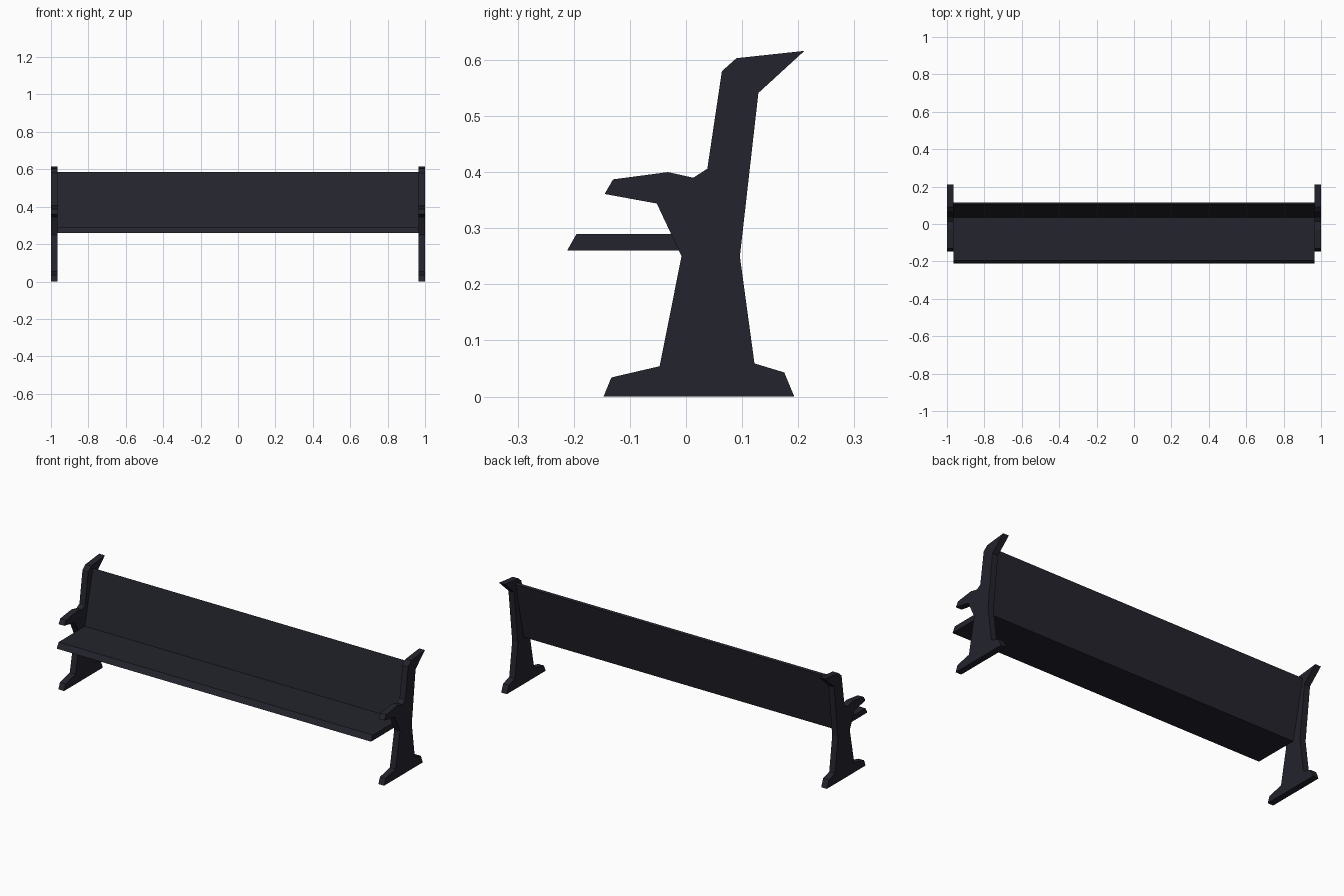
import bpy
import bmesh

cube = bpy.data.objects.get("Cube")
if cube:
    bpy.data.objects.remove(cube, do_unlink=True)

# Single dark paint
paint = bpy.data.materials.new("dark_charcoal")
paint.use_nodes = True
colour = (0.017, 0.017, 0.026, 1)
paint.diffuse_color = colour
paint.node_tree.nodes["Principled BSDF"].inputs["Base Color"].default_value = colour


def extrude_profile(name, profile, x_start, x_end):
    """Extrude a closed (y, z) outline along x."""
    bm = bmesh.new()
    outline = [bm.verts.new((x_start, y, z)) for y, z in profile]
    face = bm.faces.new(outline)
    side = bmesh.ops.extrude_face_region(bm, geom=[face])
    moved = [v for v in side["geom"] if isinstance(v, bmesh.types.BMVert)]
    bmesh.ops.translate(bm, verts=moved, vec=(x_end - x_start, 0, 0))
    bmesh.ops.recalc_face_normals(bm, faces=bm.faces)
    mesh = bpy.data.meshes.new(name)
    bm.to_mesh(mesh)
    bm.free()
    mesh.materials.append(paint)
    obj = bpy.data.objects.new(name, mesh)
    bpy.context.collection.objects.link(obj)
    return obj


# End support: foot, post, curled top and armrest in one outline
support = [
    (-0.147, 0), (0.193, 0), (0.175, 0.043), (0.122, 0.059),
    (0.096, 0.25), (0.129, 0.541), (0.211, 0.616), (0.09, 0.603),
    (0.064, 0.58), (0.038, 0.406), (0.013, 0.39), (-0.032, 0.4),
    (-0.13, 0.387), (-0.145, 0.361), (-0.052, 0.344),
    (-0.008, 0.25), (-0.047, 0.054), (-0.133, 0.034),
]
inner, outer = 0.965, 1.0
for label, sign in (("left", 1), ("right", -1)):
    extrude_profile(label + "_end_support", support, sign * inner, sign * outer)

# Seat and leaning backrest as one bent board
board = [
    (-0.212, 0.26), (0.045, 0.26), (0.116, 0.58),
    (0.106, 0.586), (0.035, 0.29), (-0.195, 0.29),
]
extrude_profile("seat_and_backrest", board, -inner, inner)
